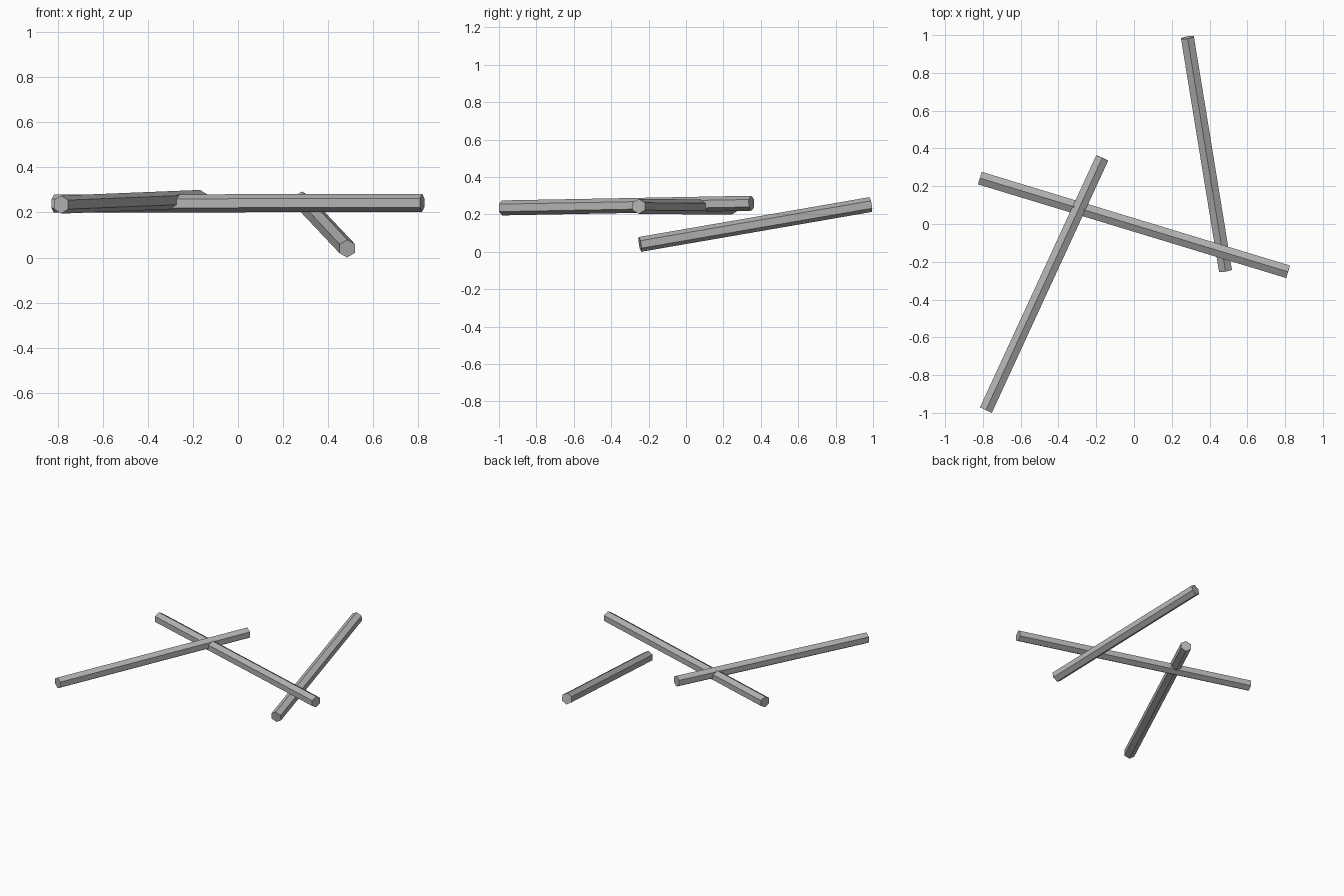
import bpy
from mathutils import Vector

cube = bpy.data.objects.get("Cube")
if cube:
    bpy.data.objects.remove(cube, do_unlink=True)

# Plain grey metal
grey = bpy.data.materials.new("grey")
grey.use_nodes = True
colour = (0.45, 0.45, 0.45, 1)
grey.diffuse_color = colour
grey.node_tree.nodes["Principled BSDF"].inputs["Base Color"].default_value = colour

RADIUS = 0.04


def hex_bar(name, start, end):
    """Six-sided bar between two points, with one edge running along the top."""
    start, end = Vector(start), Vector(end)
    axis = end - start
    bpy.ops.mesh.primitive_cylinder_add(
        vertices=6, radius=RADIUS, depth=axis.length, location=(start + end) / 2,
        rotation=axis.to_track_quat('Z', 'Y').to_euler())
    bar = bpy.context.object
    bar.name = name
    bar.data.materials.append(grey)
    return bar


# Three loosely crossed bars
hex_bar("cross_bar", (-0.816, 0.243, 0.239), (0.816, -0.253, 0.243))
hex_bar("front_bar", (-0.784, -0.985, 0.235), (-0.168, 0.35, 0.26))
hex_bar("leaning_bar", (0.484, -0.246, 0.04), (0.283, 0.987, 0.253))
